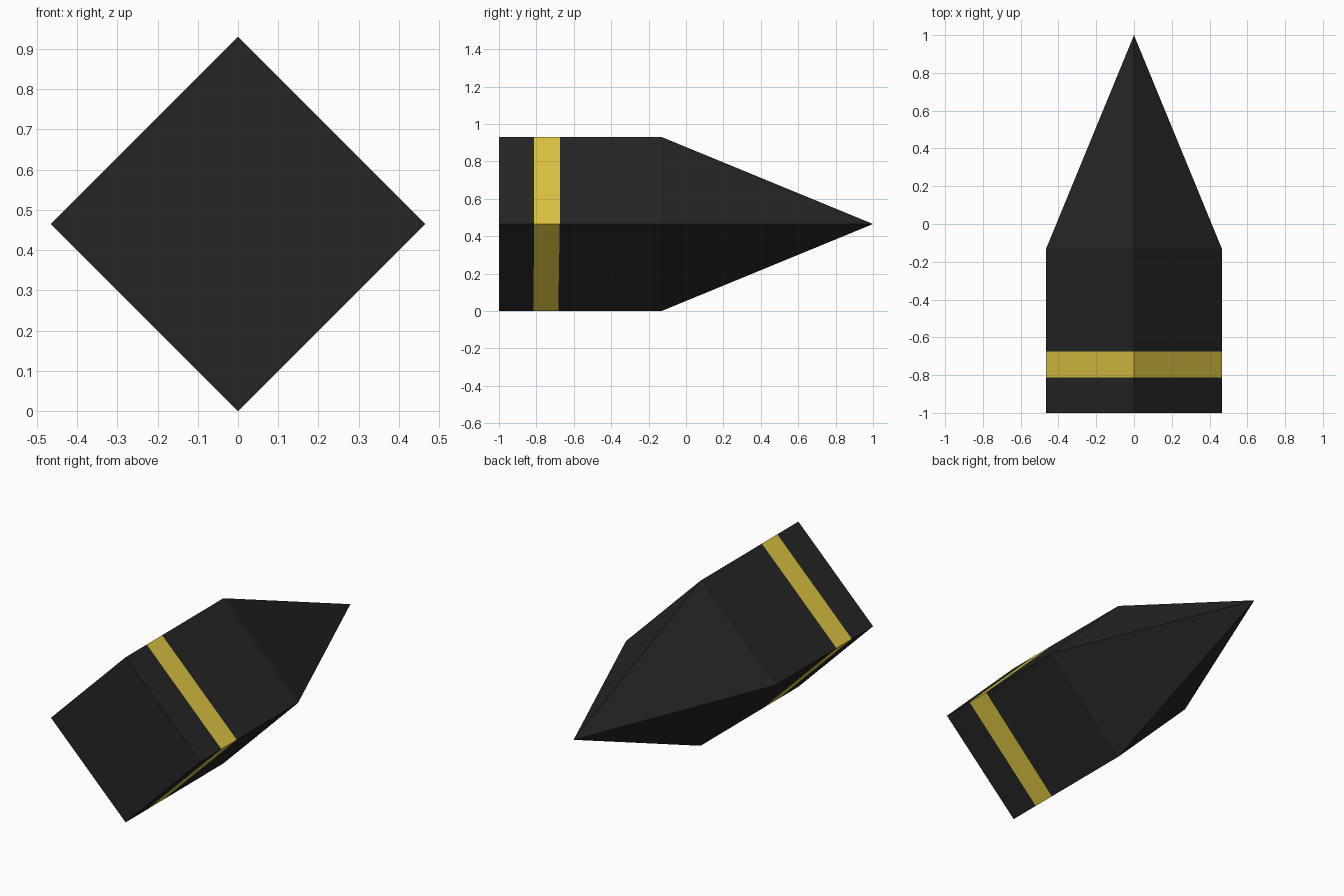
import bpy, bmesh

if "Cube" in bpy.data.objects:
    bpy.data.objects.remove(bpy.data.objects["Cube"])

R, TIP = 0.465, 1.0


def material(name, rgb):
    m = bpy.data.materials.new(name)
    m.diffuse_color = (*rgb, 1)
    m.use_nodes = True
    m.node_tree.nodes["Principled BSDF"].inputs["Base Color"].default_value = m.diffuse_color
    return m


black = material("matte black", (0.0185, 0.0185, 0.0185))
yellow = material("band yellow", (0.72, 0.55, 0.055))

bm = bmesh.new()


def ring(y, low_shift=0.0):
    # Diamond section: right, top, left, bottom
    pts = [(R, 0), (0, R), (-R, 0), (0, -R)]
    return [bm.verts.new((x, y + (low_shift if z < 0 else 0), z + R)) for x, z in pts]


# Square shaft turned on edge, with the band as its own row of faces
rings = [ring(-1), ring(-0.812, -0.004), ring(-0.675, -0.008), ring(-0.13)]
for k, (a, b) in enumerate(zip(rings, rings[1:])):
    for i in range(4):
        j = (i + 1) % 4
        f = bm.faces.new((a[i], a[j], b[j], b[i]))
        f.material_index = 1 if k == 1 else 0

# Flat end and pointed tip
bm.faces.new(rings[0])
tip = bm.verts.new((0, TIP, R))
for i in range(4):
    bm.faces.new((rings[-1][i], rings[-1][(i + 1) % 4], tip))

bmesh.ops.recalc_face_normals(bm, faces=bm.faces)
mesh = bpy.data.meshes.new("pointed_bolt")
bm.to_mesh(mesh)
bm.free()
mesh.materials.append(black)
mesh.materials.append(yellow)
bpy.context.collection.objects.link(bpy.data.objects.new("pointed_bolt", mesh))
